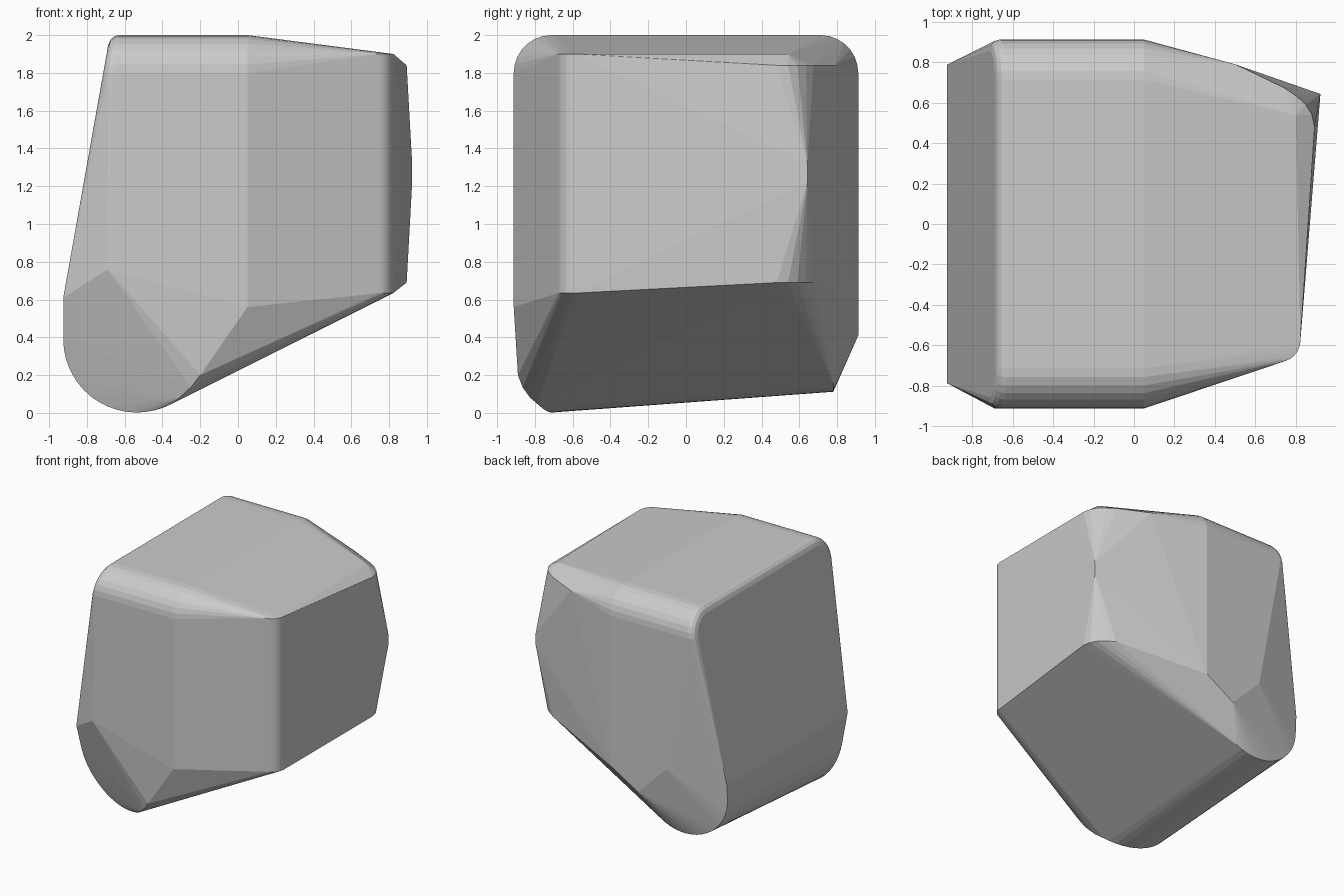
import bpy, bmesh
from math import sin, cos, radians

if "Cube" in bpy.data.objects:
    bpy.data.objects.remove(bpy.data.objects["Cube"])

pts = []


def arc(n, a0, a1):
    """Cosine / sine pairs along an arc, in degrees."""
    for i in range(n + 1):
        a = radians(a0 + (a1 - a0) * i / n)
        yield cos(a), sin(a)


# rounded top edges, front and back; the left end is eased inwards
for side in (-1, 1):
    for x, r in ((0.05, 0.20), (-0.63, 0.20), (-0.655, 0.193), (-0.675, 0.175), (-0.688, 0.145)):
        for c, s in arc(7, 0, 90):
            z = 1.80 + r * s
            lean = 0 if x > 0 else 0.175 * (1.80 + r - z)
            pts.append((x - lean, side * (0.712 + r * c), z))
    # foot of the sloping left face and of the flat sides
    pts.append((-0.925, side * 0.787, 0.61))
    pts.append((0.05, side * 0.912, 0.56))

# lower corners of the flat sides
pts += [(-0.69, -0.912, 0.76), (-0.20, -0.89, 0.20),
        (-0.46, 0.912, 0.67), (-0.20, 0.912, 0.41)]

# rounded bottom roll: slanted front end, upright back end
for c, s in arc(16, 180, 298):
    x, z = -0.535 + 0.39 * c, 0.39 + 0.388 * s
    pts.append((x, -0.79 - 0.31 * (x + 0.92) - 0.325 * (z - 0.61), z))
    pts.append((x, 0.78, 0.11 + z * 0.94))
# roll easing up to the front side
pts += [(-0.25, -0.865, 0.135), (-0.31, -0.825, 0.08)]

# right end: rounded upright front corner
for c, s in arc(6, -72, 4):
    for z in (0.635, 1.90):
        pts.append((0.715 + 0.108 * c, -0.575 + 0.108 * s, z))
pts.append((0.80, 0.54, 1.90))

# right end: back corner, rounded at top and bottom, sharp in the middle
for x, y in ((0.74, 0.675), (0.80, 0.635), (0.85, 0.59), (0.88, 0.54), (0.893, 0.48)):
    for z in (0.69, 1.84):
        pts.append((x, y, z))
pts += [(0.50, 0.79, 1.84), (0.922, 0.643, 1.22), (0.922, 0.643, 1.32)]

# wrap all the corners and arcs into one solid
bm = bmesh.new()
for p in pts:
    bm.verts.new(p)
res = bmesh.ops.convex_hull(bm, input=bm.verts[:])
bmesh.ops.delete(bm, geom=[v for v in bm.verts if not v.link_faces], context='VERTS')
bmesh.ops.dissolve_limit(bm, angle_limit=radians(1.0), verts=bm.verts[:], edges=bm.edges[:])
bmesh.ops.recalc_face_normals(bm, faces=bm.faces[:])
mesh = bpy.data.meshes.new("boulder")
bm.to_mesh(mesh)
bm.free()
boulder = bpy.data.objects.new("boulder", mesh)
bpy.context.collection.objects.link(boulder)
